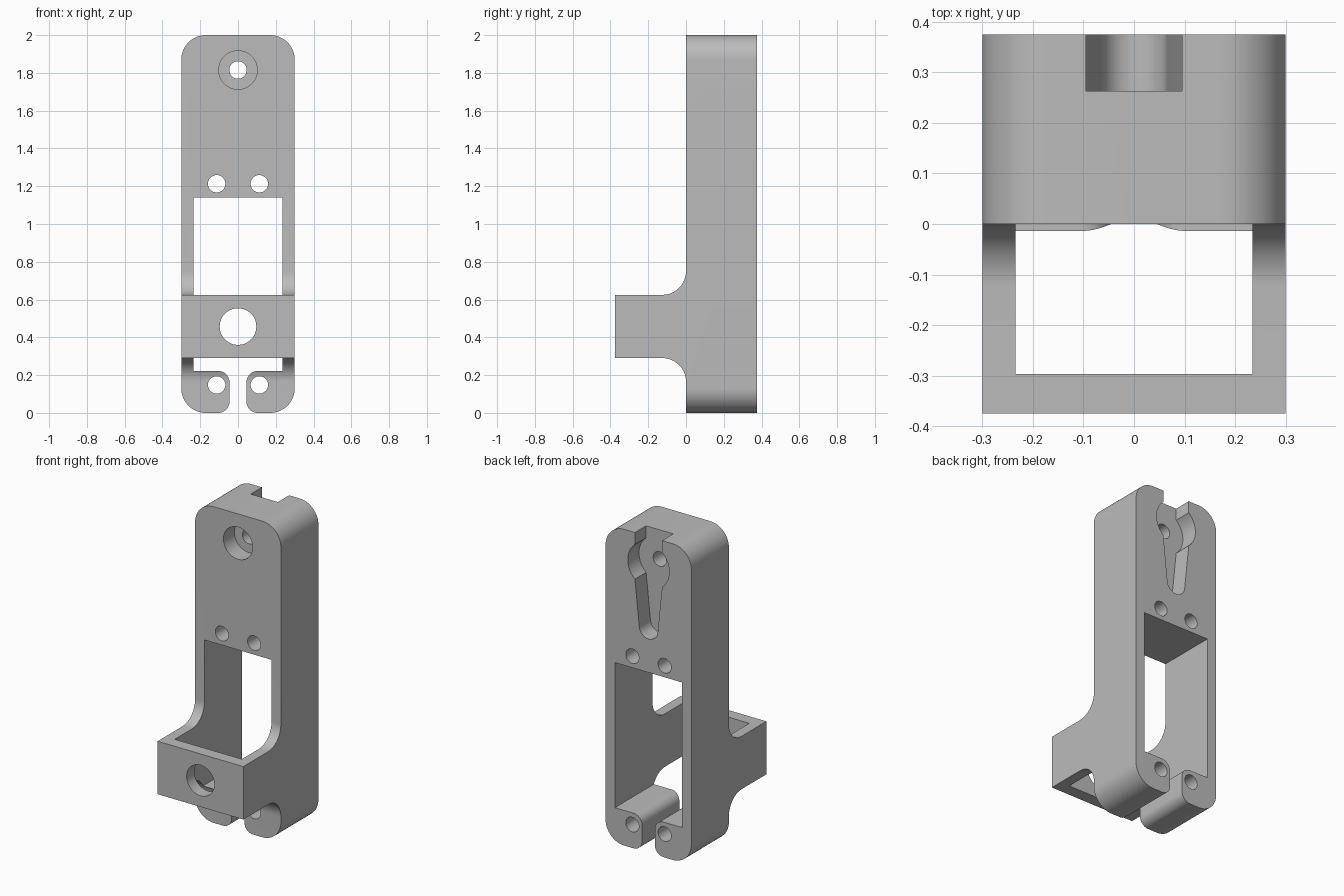
import bpy
import math
from mathutils import Vector

if "Cube" in bpy.data.objects:
    bpy.data.objects.remove(bpy.data.objects["Cube"], do_unlink=True)

# Main sizes
HALF_W, HEIGHT, DEPTH = 0.30, 2.0, 0.375
WIN_X, WIN_LOW, WIN_HIGH = 0.235, 0.222, 1.14
ARM_LOW, ARM_HIGH, FILLET = 0.29, 0.625, 0.125
HOLE_R, HOLE_X = 0.046, 0.113


def arc(cx, cz, r, start, end, steps=16):
    """Points along a circular arc, angles in degrees."""
    angles = [math.radians(start + (end - start) * i / steps) for i in range(steps + 1)]
    return [(cx + r * math.cos(a), cz + r * math.sin(a)) for a in angles]


def circle(cx, cz, r):
    return arc(cx, cz, r, 0, 360, 48)[:-1]


def box(x, low, high):
    return [(-x, low), (x, low), (x, high), (-x, high)]


def mirrored(right):
    """Close a half outline (ordered upward) with its mirror image."""
    return right + [(-x, z) for x, z in reversed(right)]


def prism(name, outline, start, end, along_x=False):
    """Extrude an outline along y, or along x for a side profile."""
    def place(p, t):
        return Vector((t, p[0], p[1])) if along_x else Vector((p[0], t, p[1]))
    n = len(outline)
    verts = [place(p, t) for t in (start, end) for p in outline]
    faces = [tuple(range(n)), tuple(range(2 * n - 1, n - 1, -1))]
    faces += [(i, i + n, (i + 1) % n + n, (i + 1) % n) for i in range(n)]
    mesh = bpy.data.meshes.new(name)
    mesh.from_pydata(verts, [], faces)
    if along_x:
        mesh.flip_normals()
    # Make sure the normals face outward
    bpy.ops.object.select_all(action='DESELECT')
    obj = bpy.data.objects.new(name, mesh)
    bpy.context.collection.objects.link(obj)
    bpy.context.view_layer.objects.active = obj
    obj.select_set(True)
    bpy.ops.object.mode_set(mode='EDIT')
    bpy.ops.mesh.select_all(action='SELECT')
    bpy.ops.mesh.normals_make_consistent(inside=False)
    bpy.ops.object.mode_set(mode='OBJECT')
    return obj


def carve(body, tool, operation='DIFFERENCE'):
    """Apply a boolean and discard the tool."""
    mod = body.modifiers.new(tool.name, 'BOOLEAN')
    mod.operation, mod.solver, mod.object = operation, 'EXACT', tool
    bpy.context.view_layer.objects.active = body
    bpy.ops.object.modifier_apply(modifier=mod.name)
    bpy.data.objects.remove(tool, do_unlink=True)


# Body: side profile with the projecting bracket and its fillets
profile = [(DEPTH, 0), (DEPTH, HEIGHT), (0, HEIGHT)]
profile += arc(-FILLET, ARM_HIGH + FILLET, FILLET, 0, -90)
profile += [(-DEPTH, ARM_HIGH), (-DEPTH, ARM_LOW)]
profile += arc(-FILLET, ARM_LOW - FILLET, FILLET, 90, 0)
profile += [(0, 0)]
body = prism("mount_body", profile, -HALF_W, HALF_W, along_x=True)

# Rounded front outline
R = 0.13
outline = mirrored(arc(HALF_W - R, R, R, -90, 0)
                   + arc(HALF_W - R, HEIGHT - R, R, 0, 90))
carve(body, prism("outline", outline, -1, 1), 'INTERSECT')

# Window, running forward into the bracket
carve(body, prism("window", box(WIN_X, WIN_LOW, WIN_HIGH), -0.297, 1))

# Gap between the two rounded feet
GAP, FOOT_R = 0.045, 0.06
gap = [(GAP + FOOT_R, -0.1)]
gap += arc(GAP + FOOT_R, FOOT_R, FOOT_R, 270, 180)
gap += arc(GAP + FOOT_R, WIN_LOW - FOOT_R, FOOT_R, 180, 90)
gap += [(GAP + FOOT_R, WIN_LOW + 0.03)]
carve(body, prism("foot_gap", mirrored(gap), -1, 1))

# Screw holes above the window and in the feet
for z in (1.213, 0.148):
    for side in (-1, 1):
        carve(body, prism("screw_hole", circle(side * HOLE_X, z, HOLE_R), -1, 1))

# Round opening in the bracket front
carve(body, prism("bracket_hole", circle(0, 0.457, 0.097), -1, -0.2))

# Counterbored hole near the top
TOP_Z = 1.815
carve(body, prism("top_hole", circle(0, TOP_Z, HOLE_R), -1, 1))
carve(body, prism("counterbore", circle(0, TOP_Z, 0.102), -1, 0.11))

# Tapered keyhole slot in the back, open at the top
NECK, BULGE, TIP = 0.095, 0.145, 0.065
swing = math.degrees(math.acos(NECK / BULGE))
slot = arc(0, 1.417, TIP, -90, 0)
slot += arc(0, TOP_Z, BULGE, -swing, swing)
slot += [(NECK, HEIGHT + 0.1)]
carve(body, prism("keyhole_slot", mirrored(slot[1:]), 0.263, 1))

# Plain grey finish
grey = bpy.data.materials.new("plain_grey")
grey.use_nodes = True
colour = (0.5, 0.5, 0.5, 1)
grey.diffuse_color = colour
grey.node_tree.nodes["Principled BSDF"].inputs["Base Color"].default_value = colour
body.data.materials.clear()
body.data.materials.append(grey)

bpy.ops.object.select_all(action='DESELECT')
body.select_set(True)
bpy.context.view_layer.objects.active = body
bpy.ops.object.shade_smooth_by_angle(angle=math.radians(30))
